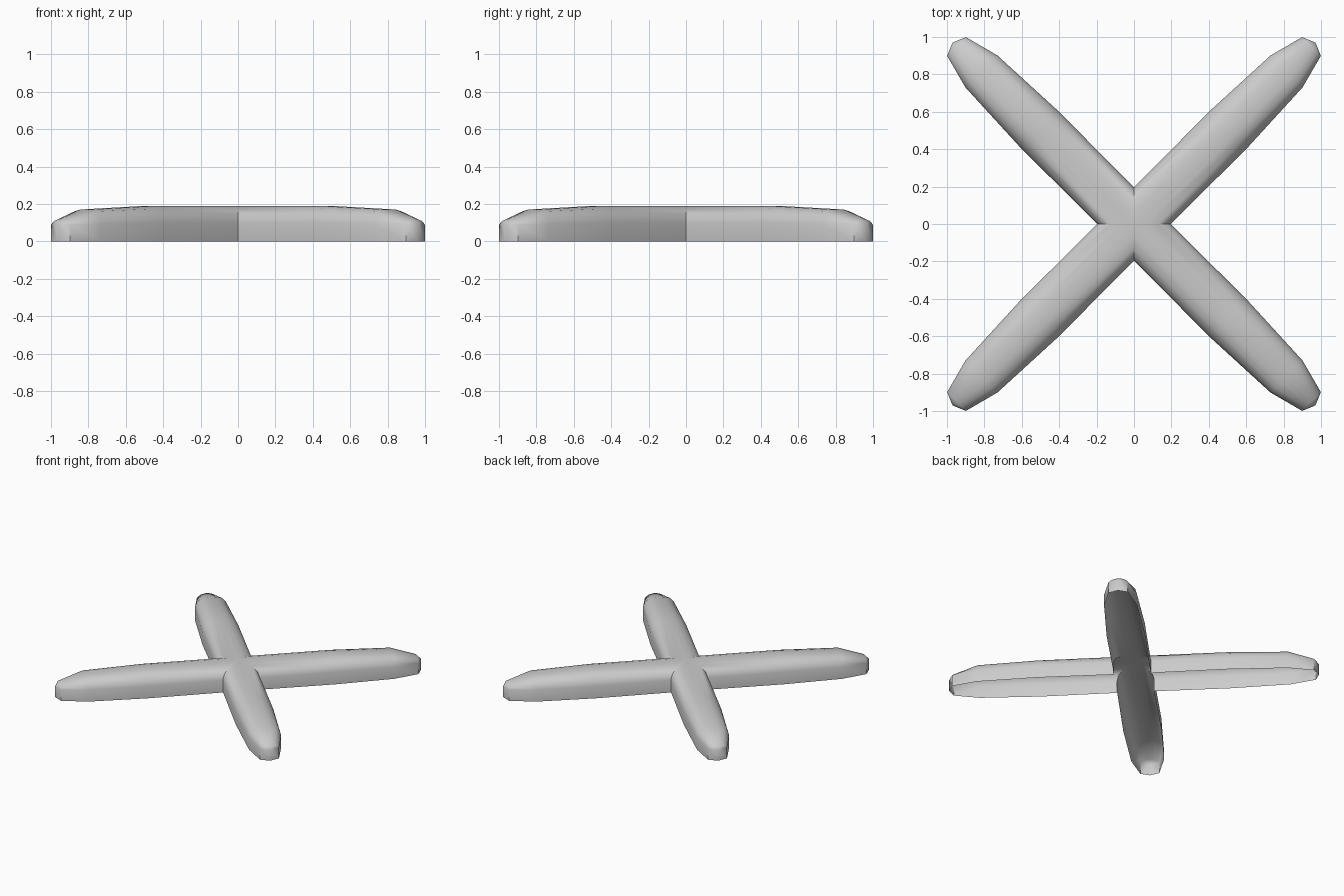
import bpy, bmesh, math
from mathutils import Matrix, Vector

if "Cube" in bpy.data.objects:
    bpy.data.objects.remove(bpy.data.objects["Cube"])

# Half cross-sections (distance from arm axis, height), from bottom edge to ridge
BODY = [(0.136, 0), (0.138, 0.10), (0.126, 0.14), (0.090, 0.175), (0.045, 0.188), (0, 0.19)]
WIDE = [(0.141, 0), (0.141, 0.10), (0.127, 0.14), (0.090, 0.175), (0.045, 0.188), (0, 0.19)]
TAPER = [(0.121, 0), (0.121, 0.095), (0.110, 0.132), (0.084, 0.16), (0.042, 0.170), (0, 0.172)]
NOSE = [(0.071, 0), (0.071, 0.09), (0.060, 0.10), (0.045, 0.11), (0.022, 0.117), (0, 0.12)]
TIP = [(0, 0)] + [(0, 0.09)] * 5


def full(profile, along):
    """Mirror a half section; along=None makes the mitred joint at the centre."""
    pts = profile + [(-w, z) for w, z in reversed(profile[:-1])]
    return [Vector((abs(w) if along is None else along, w, z)) for w, z in pts]


rings = [full(BODY, None), full(WIDE, 0.707), full(TAPER, 1.153),
         full(NOSE, 1.342), full(TIP, 1.372)]

# Four equal arms meeting in one open-bottomed shell
bm = bmesh.new()
for k in range(4):
    rot = Matrix.Rotation(math.radians(45 + 90 * k), 3, 'Z')
    rows = [[bm.verts.new(rot @ p) for p in ring] for ring in rings]
    for a, b in zip(rows, rows[1:]):
        for i in range(len(a) - 1):
            bm.faces.new((a[i], a[i + 1], b[i + 1], b[i]))
bmesh.ops.remove_doubles(bm, verts=bm.verts, dist=0.0005)
bmesh.ops.dissolve_degenerate(bm, edges=bm.edges, dist=0.0005)
bm.normal_update()
if sum(f.normal.z for f in bm.faces) < 0:
    bmesh.ops.reverse_faces(bm, faces=bm.faces)

mesh = bpy.data.meshes.new("cross_base")
bm.to_mesh(mesh)
bm.free()
obj = bpy.data.objects.new("cross_base", mesh)
bpy.context.collection.objects.link(obj)
bpy.context.view_layer.objects.active = obj
obj.select_set(True)
bpy.ops.object.shade_smooth_by_angle(angle=math.radians(50))
